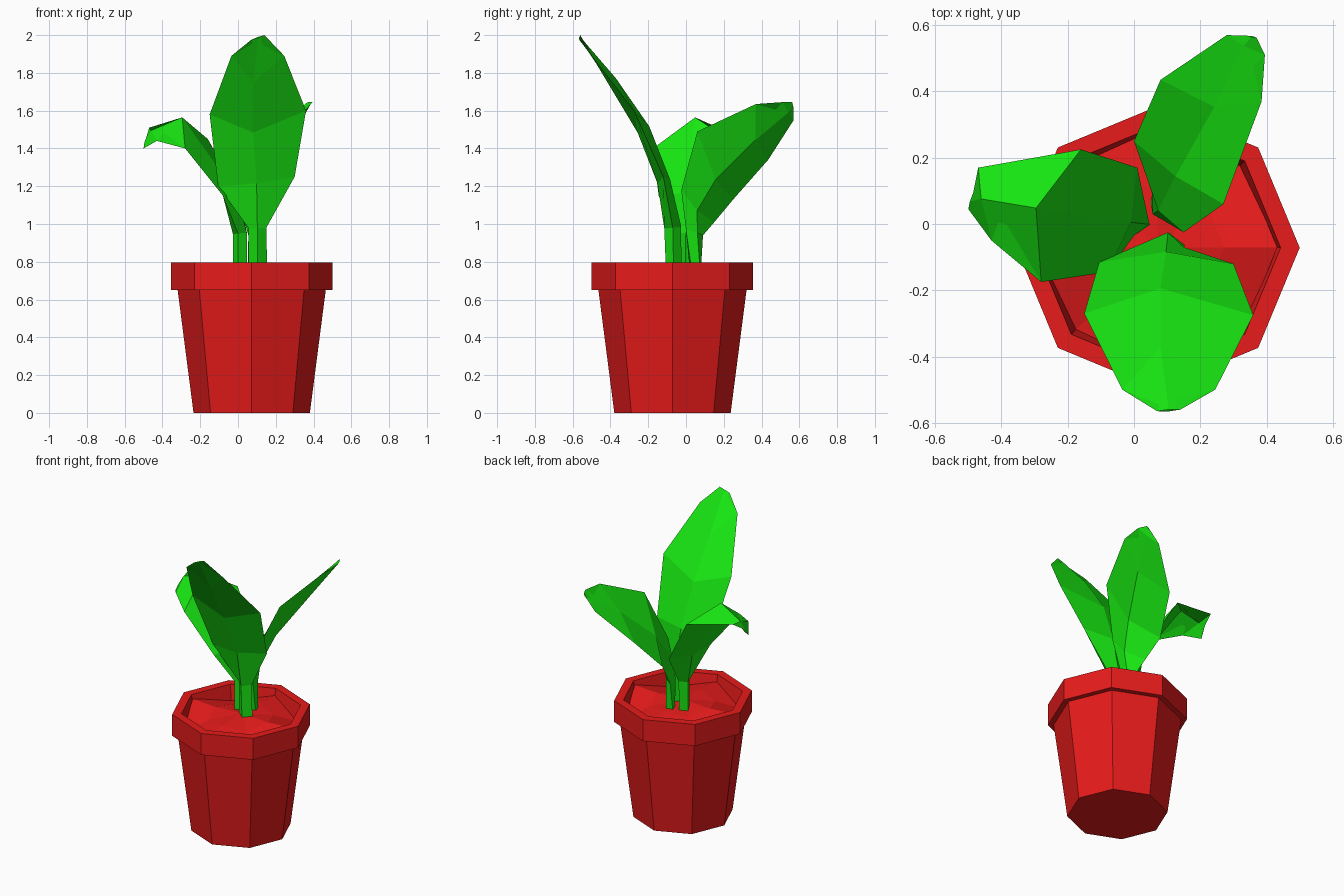
import bpy, bmesh, math
from mathutils import Vector

CX, CY, SIDES = 0.0725, -0.0715, 8


def material(name, rgb):
    m = bpy.data.materials.new(name)
    m.diffuse_color = (*rgb, 1)
    return m


red = material("red", (0.8, 0.011, 0.011))
green = material("green", (0.009, 0.8, 0.006))


def add_object(name, bm, mat):
    bmesh.ops.recalc_face_normals(bm, faces=bm.faces)
    mesh = bpy.data.meshes.new(name)
    bm.to_mesh(mesh)
    bm.free()
    mesh.materials.append(mat)
    obj = bpy.data.objects.new(name, mesh)
    bpy.context.collection.objects.link(obj)
    return obj


def bridge(bm, a, b):
    for i in range(len(a)):
        j = (i + 1) % len(a)
        bm.faces.new((a[i], a[j], b[j], b[i]))


def ring(bm, r, heights):
    out = []
    for i, z in enumerate(heights):
        a = math.tau * i / SIDES
        out.append(bm.verts.new((CX + r * math.cos(a), CY + r * math.sin(a), z)))
    return out


# Octagonal pot with a stepped rim and a recessed mouth
bm = bmesh.new()
profile = [(0.308, 0), (0.392, 0.65), (0.4275, 0.65), (0.4275, 0.795),
           (0.37, 0.795), (0.345, 0.66)]
rings = [ring(bm, r, [z] * SIDES) for r, z in profile]
bm.faces.new(rings[0])
bm.faces.new(rings[-1])
for a, b in zip(rings, rings[1:]):
    bridge(bm, a, b)
add_object("pot", bm, red)

# Uneven mound of soil, dipping at every other corner
bm = bmesh.new()
outer = ring(bm, 0.36, [0.77, 0.68, 0.75, 0.69] * 2)
inner = ring(bm, 0.2, [0.76, 0.74, 0.76, 0.74] * 2)
bridge(bm, outer, inner)
top = bm.verts.new((CX, CY, 0.77))
for i in range(SIDES):
    bm.faces.new((inner[i], inner[(i + 1) % SIDES], top))
add_object("soil", bm, red)


# Leaf: lens-shaped sections (left edge, right edge, half thickness, optional rib point)
def leaf(name, rows):
    rows = [(Vector(r[0]), Vector(r[1]), r[2],
             Vector(r[3]) if len(r) > 3 else (Vector(r[0]) + Vector(r[1])) / 2)
            for r in rows]
    bm = bmesh.new()
    sections = []
    for i, (l, r, t, m) in enumerate(rows):
        along = rows[min(i + 1, len(rows) - 1)][3] - rows[max(i - 1, 0)][3]
        n = (r - l).cross(along).normalized() * t
        sections.append([bm.verts.new(p) for p in (l, m + n, r, m - n)])
    for a, b in zip(sections, sections[1:]):
        bridge(bm, a, b)
    bm.faces.new(sections[0])
    bm.faces.new(sections[-1])
    add_object(name, bm, green)


leaf("front_leaf", [
    ((0.055, -0.065, 0.72), (0.155, -0.065, 0.72), 0.04),
    ((0.055, -0.07, 0.98), (0.15, -0.07, 0.98), 0.045),
    ((-0.105, -0.115, 1.20), (0.30, -0.12, 1.25), 0.035),
    ((-0.15, -0.27, 1.58), (0.36, -0.275, 1.60), 0.035, (0.08, -0.225, 1.5)),
    ((-0.035, -0.50, 1.89), (0.245, -0.50, 1.89), 0.022, (0.08, -0.39, 1.76)),
    ((0.07, -0.565, 1.975), (0.14, -0.56, 2.0), 0.004),
])

leaf("left_leaf", [
    ((0.0, -0.035, 0.72), (0.02, 0.045, 0.72), 0.038),
    ((0.0, -0.035, 0.95), (0.02, 0.05, 0.95), 0.038),
    ((-0.08, -0.145, 1.15), (0.01, 0.17, 1.15), 0.03),
    ((-0.28, -0.175, 1.40), (-0.16, 0.225, 1.45), 0.025, (-0.31, 0.055, 1.545)),
    ((-0.43, -0.05, 1.44), (-0.47, 0.17, 1.51), 0.012, (-0.455, 0.08, 1.485)),
    ((-0.50, 0.045, 1.40), (-0.485, 0.095, 1.46), 0.004),
])

leaf("back_leaf", [
    ((0.05, 0.065, 0.72), (0.11, 0.035, 0.72), 0.03),
    ((0.055, 0.09, 0.94), (0.11, 0.0, 0.97), 0.03),
    ((0.035, 0.15, 1.01), (0.15, -0.025, 1.18), 0.03, (0.10, 0.05, 1.08)),
    ((0.0, 0.25, 1.13), (0.27, 0.06, 1.49), 0.03, (0.15, 0.15, 1.25)),
    ((0.08, 0.435, 1.34), (0.385, 0.37, 1.635), 0.025, (0.26, 0.36, 1.46)),
    ((0.28, 0.57, 1.55), (0.395, 0.51, 1.645), 0.01),
    ((0.345, 0.568, 1.62), (0.37, 0.562, 1.645), 0.004),
])
